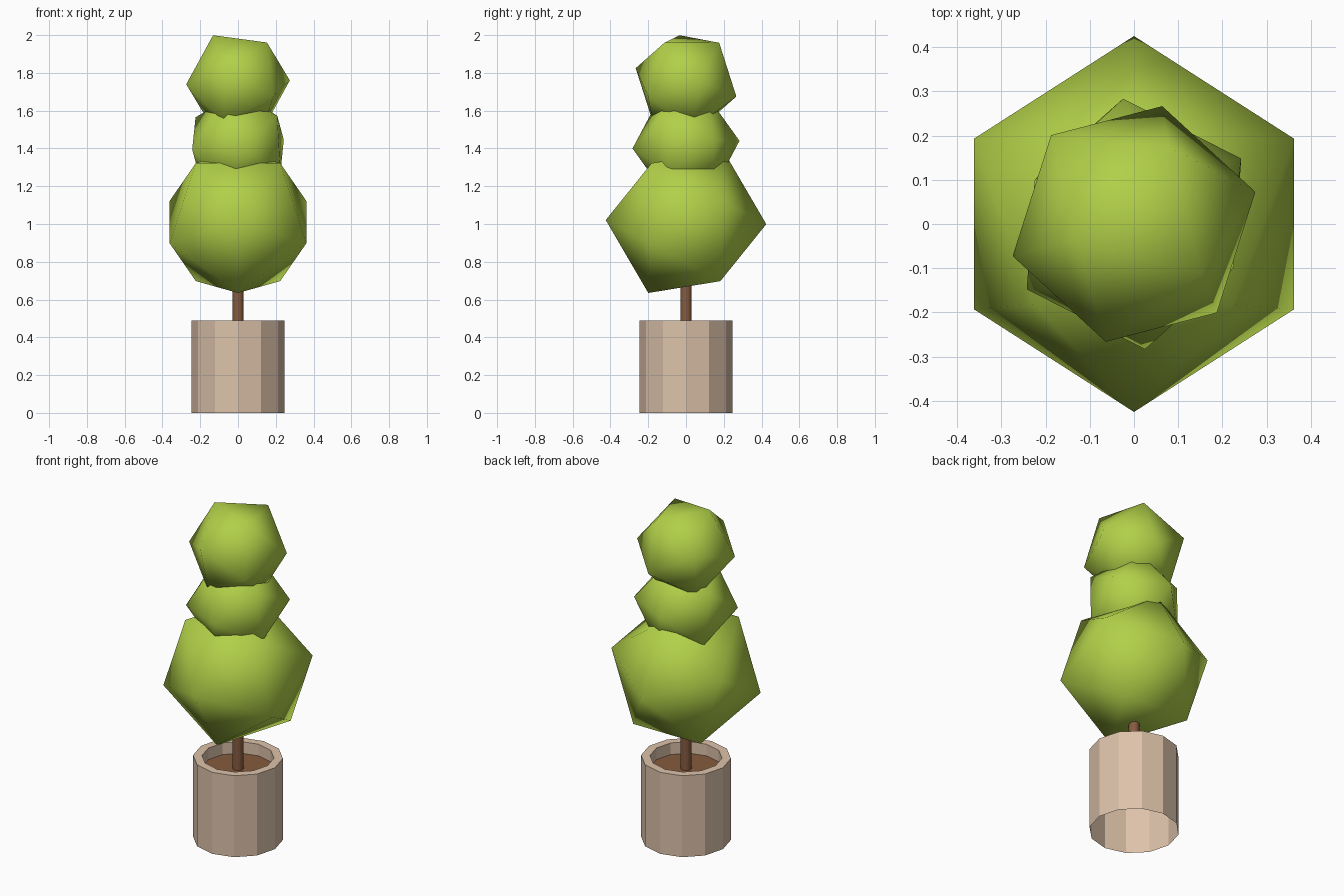
import bpy, bmesh, math
from mathutils import Vector, Matrix

if "Cube" in bpy.data.objects:
    bpy.data.objects.remove(bpy.data.objects["Cube"])


def material(name, rgb):
    m = bpy.data.materials.new(name)
    m.diffuse_color = (*rgb, 1)
    m.use_nodes = True
    m.node_tree.nodes["Principled BSDF"].inputs["Base Color"].default_value = m.diffuse_color
    return m


LEAF = material("leaf green", (0.44, 0.63, 0.065))
CLAY = material("pale clay", (0.72, 0.54, 0.40))
BROWN = material("earth brown", (0.24, 0.105, 0.05))


def finish(bm, name, mat, smooth=False):
    me = bpy.data.meshes.new(name)
    bm.to_mesh(me)
    bm.free()
    me.materials.append(mat)
    for p in me.polygons:
        p.use_smooth = smooth
    ob = bpy.data.objects.new(name, me)
    bpy.context.collection.objects.link(ob)
    return ob


def foliage(name, z, radius, a, b):
    """Smooth-shaded icosahedron, turned so two neighbouring corners point along a and b."""
    a, b = Vector(a).normalized(), Vector(b).normalized()
    az, ay = (a + b).normalized(), (a - b).normalized()
    ax = ay.cross(az)
    phi = (1 + math.sqrt(5)) / 2
    bm = bmesh.new()
    for s in (-1, 1):
        for t in (-phi, phi):
            for p in ((0, s, t), (s, t, 0), (t, 0, s)):
                d = (ax * p[0] + ay * p[1] + az * p[2]).normalized()
                bm.verts.new(d * radius + Vector((0, 0, z)))
    bmesh.ops.convex_hull(bm, input=bm.verts)
    bmesh.ops.recalc_face_normals(bm, faces=bm.faces)
    return finish(bm, name, LEAF, True)


def ring(bm, r, z, n=12):
    return [bm.verts.new((r * math.cos(math.tau * i / n), r * math.sin(math.tau * i / n), z))
            for i in range(n)]


# Three clipped balls of foliage
foliage("lower_foliage", 1.01, 0.425, (0, 0.425, -0.01), (0, 0.20, 0.374))
foliage("middle_foliage", 1.42, 0.285, (-0.023, 0.28, 0.02), (0.24, 0.148, 0.025))
foliage("upper_foliage", 1.75, 0.284, (0.272, 0.073, 0.01), (0.065, 0.267, -0.075))

# Twelve-sided pot: outer wall open underneath, flat rim, inner lip
bm = bmesh.new()
loops = [ring(bm, r, z) for r, z in ((0.246, 0), (0.246, 0.49), (0.197, 0.49), (0.197, 0.42))]
for lo, hi in zip(loops, loops[1:]):
    for i in range(12):
        j = (i + 1) % 12
        bm.faces.new((lo[i], lo[j], hi[j], hi[i]))
finish(bm, "pot", CLAY)

# Soil disc
bm = bmesh.new()
bm.faces.new(ring(bm, 0.197, 0.42))
finish(bm, "soil", BROWN)

# Trunk
bm = bmesh.new()
bmesh.ops.create_cone(bm, cap_ends=False, segments=12, radius1=0.03, radius2=0.03, depth=0.5,
                      matrix=Matrix.Translation((0, 0, 0.67)))
finish(bm, "trunk", BROWN, True)
